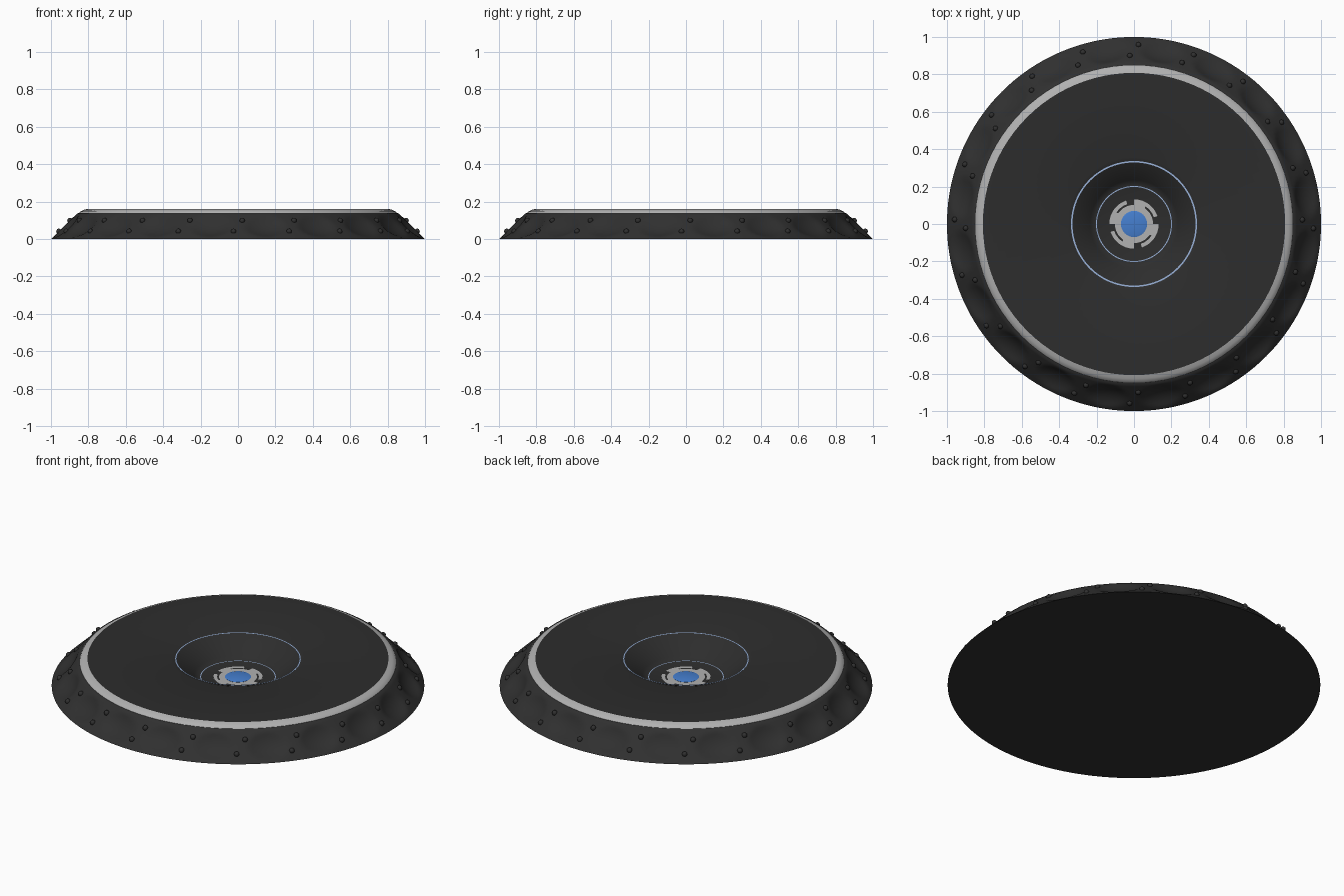
import bpy, bmesh, math
from mathutils import Vector

if "Cube" in bpy.data.objects:
    bpy.data.objects.remove(bpy.data.objects["Cube"])


def material(name, rgb):
    m = bpy.data.materials.new(name)
    m.diffuse_color = (*rgb, 1)
    m.use_nodes = True
    m.node_tree.nodes["Principled BSDF"].inputs["Base Color"].default_value = m.diffuse_color
    return m


RUBBER = material("dark rubber", (0.029, 0.029, 0.029))
DARK = material("dark plastic", (0.026, 0.026, 0.026))
SILVER = material("silver", (0.44, 0.44, 0.44))
BLUE = material("blue", (0.06, 0.21, 0.62))
PALE = material("pale blue", (0.32, 0.45, 0.70))


def finish(bm, name, mats, angle=35):
    me = bpy.data.meshes.new(name)
    bm.to_mesh(me)
    bm.free()
    for m in mats:
        me.materials.append(m)
    ob = bpy.data.objects.new(name, me)
    bpy.context.collection.objects.link(ob)
    bpy.ops.object.select_all(action='DESELECT')
    ob.select_set(True)
    bpy.context.view_layer.objects.active = ob
    bpy.ops.object.shade_smooth_by_angle(angle=math.radians(angle))
    return ob


def lathe(name, profile, mats, n=96, move=None, rule=None):
    """Spin an (r, z) profile, listed from outside/bottom to inside/top."""
    bm = bmesh.new()
    rows = []
    for k, (r, z) in enumerate(profile):
        if r == 0:
            rows.append([bm.verts.new((0, 0, z))] * n)
            continue
        row = []
        for i in range(n):
            a = math.tau * i / n
            rr, zz = move(a, k, r, z) if move else (r, z)
            row.append(bm.verts.new((rr * math.cos(a), rr * math.sin(a), zz)))
        rows.append(row)
    for k in range(len(rows) - 1):
        for i in range(n):
            j = (i + 1) % n
            quad = [rows[k][i], rows[k][j], rows[k + 1][j], rows[k + 1][i]]
            f = bm.faces.new(list(dict.fromkeys(quad)))
            if rule:
                f.material_index = rule(k, i)
    return finish(bm, name, mats)


# sloped rubber rim with a row of shallow round dents, closed underneath
DENTS, STEPS = 20, 14
LOW, HIGH = Vector((1.0, 0.0)), Vector((0.86, 0.137))
SLOPE = (HIGH - LOW).length
OUT = Vector((0.137, 0.14)).normalized()


def dent(a, k, r, z):
    if k == 0:
        return r, z
    pitch = math.tau / DENTS
    across = ((a / pitch) % 1 - 0.5) * pitch * 0.93 / 0.112
    along = ((k - 1) / STEPS - 0.5) * SLOPE / 0.082
    d = across ** 2 + along ** 2
    depth = 0.022 * (1 - d) if d < 1 else 0
    return r - OUT.x * depth, z - OUT.y * depth


slope = [tuple(LOW.lerp(HIGH, k / STEPS)) for k in range(STEPS + 1)]
lathe("rubber_rim", [(0, 0)] + slope + [(0.848, 0.14)], [RUBBER],
      n=DENTS * 14, move=lambda a, k, r, z: dent(a, k - 1 + 1, r, z) if 1 <= k <= STEPS + 1 else (r, z))

# small grip studs between the dents
bm = bmesh.new()
for i in range(DENTS):
    for t, off in ((0.30, -0.025), (0.72, 0.025)):
        p = LOW.lerp(HIGH, t)
        a = math.tau * i / DENTS + off
        res = bmesh.ops.create_uvsphere(bm, u_segments=10, v_segments=6, radius=0.015)
        bmesh.ops.translate(bm, verts=res["verts"],
                            vec=(p.x * math.cos(a), p.x * math.sin(a), p.y))
finish(bm, "grip_studs", [RUBBER], 60)

# silver trim ring around the top
lathe("silver_trim", [(0.85, 0.138), (0.845, 0.146), (0.828, 0.155), (0.808, 0.161)], [SILVER])

# flat top face running into the sloped central well and its floor
lathe("top_and_well", [(0.81, 0.160), (0.355, 0.160), (0.345, 0.157), (0.325, 0.152),
                       (0.235, 0.066), (0.222, 0.056), (0.205, 0.050), (0, 0.046)], [DARK])

# thin pale blue lines at the well's lip and foot
for name, r, w, z in (("lip_line", 0.337, 0.008, 0.158), ("foot_line", 0.203, 0.005, 0.053)):
    lathe(name, [(r, z), (r - w, z)], [PALE])

# silver target ring broken by dark arcs
lathe("target_ring", [(0.132, 0.052), (0.112, 0.052), (0.102, 0.052), (0.068, 0.052)],
      [SILVER, DARK],
      rule=lambda k, i: int((k == 1 and i % 24 < 15) or (k == 0 and i % 24 < 5)))

# blue centre button
lathe("blue_button", [(0.07, 0.048), (0.07, 0.053), (0.06, 0.056), (0, 0.057)], [BLUE], n=48)
